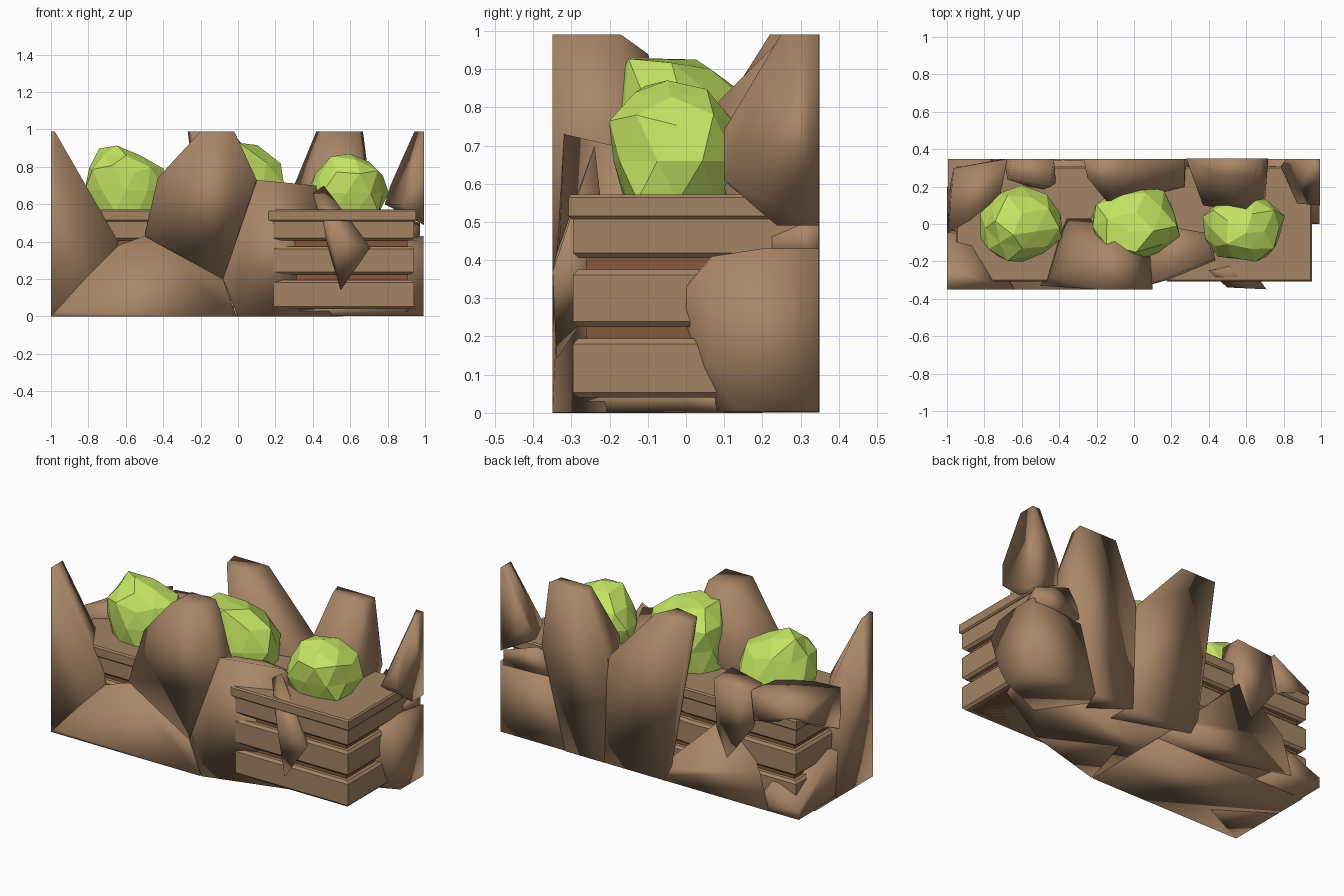
import bpy, bmesh, math, random
from mathutils import Vector, Matrix

if "Cube" in bpy.data.objects:
    bpy.data.objects.remove(bpy.data.objects["Cube"])


def material(name, rgb):
    m = bpy.data.materials.new(name)
    m.diffuse_color = (*rgb, 1)
    m.use_nodes = True
    m.node_tree.nodes["Principled BSDF"].inputs["Base Color"].default_value = m.diffuse_color
    return m


ROCK = material("stone", (0.40, 0.24, 0.136))
WOOD = material("wood", (0.37, 0.23, 0.13))
CORE = material("dark_wood", (0.24, 0.10, 0.048))
LEAF = material("leaf", (0.56, 0.79, 0.125))
rocks = []


def finish(bm, name, mat, smooth=False):
    bmesh.ops.recalc_face_normals(bm, faces=bm.faces)
    for f in bm.faces:
        f.smooth = smooth
    me = bpy.data.meshes.new(name)
    bm.to_mesh(me)
    bm.free()
    me.materials.append(mat)
    ob = bpy.data.objects.new(name, me)
    bpy.context.collection.objects.link(ob)
    return ob


def rock(name, *pts):
    """Soft-shaded boulder: convex hull around a few corner points."""
    inset = 1 - 0.0006 * len(rocks)     # keeps flat outer faces from coinciding
    bm = bmesh.new()
    for x, y, z in pts:
        bm.verts.new((x * inset, y * inset, max(z, (1 - inset) * 0.4)))
    r = bmesh.ops.convex_hull(bm, input=bm.verts)
    junk = {v for v in r["geom_interior"] + r["geom_unused"]
            if isinstance(v, bmesh.types.BMVert)}
    bmesh.ops.delete(bm, geom=list(junk), context='VERTS')
    bmesh.ops.dissolve_limit(bm, angle_limit=0.02, verts=bm.verts, edges=bm.edges)
    rocks.append(finish(bm, name, ROCK, True))


def box(name, cx, hx, hy, z0, z1, mat, bevel=0.0):
    bm = bmesh.new()
    bmesh.ops.create_cube(bm, size=1, matrix=Matrix.Translation((cx, 0, (z0 + z1) / 2))
                          @ Matrix.Diagonal((2 * hx, 2 * hy, z1 - z0, 1)))
    if bevel:
        flat = [e for e in bm.edges if abs(e.verts[0].co.z - e.verts[1].co.z) < 1e-5]
        bmesh.ops.bevel(bm, geom=flat, offset=bevel, segments=1, affect='EDGES')
    finish(bm, name, mat)


def crate(label, cx, hx, hy):
    box(label + "_crate_core", cx, hx - 0.035, hy - 0.035, 0.04, 0.56, CORE)
    for i, (z0, z1) in enumerate([(0.04, 0.195), (0.225, 0.375), (0.405, 0.56)]):
        box(f"{label}_crate_plank_{i}", cx, hx, hy, z0, z1, WOOD, 0.014)
    box(label + "_crate_rim", cx, hx + 0.012, hy + 0.012, 0.508, 0.572, WOOD, 0.008)


def bush(label, c, r, seed, lean):
    """Faceted, uneven ball of leaves, cut flat where it meets the crate."""
    random.seed(seed)
    bm = bmesh.new()
    bmesh.ops.create_icosphere(bm, subdivisions=2, radius=1)
    for v in bm.verts:
        v.co *= random.uniform(0.88, 1.08)
        up = max(v.co.z, 0) ** 2
        v.co = Vector(c) + Vector([a * b for a, b in zip(v.co, r)])
        v.co += Vector((lean[0] * up, lean[1] * up, 0))
    bmesh.ops.bisect_plane(bm, geom=bm.verts[:] + bm.edges[:] + bm.faces[:],
                           plane_co=(0, 0, 0.565), plane_no=(0, 0, -1), clear_outer=True)
    bmesh.ops.holes_fill(bm, edges=[e for e in bm.edges if e.is_boundary])
    finish(bm, label + "_bush", LEAF)


# Three slatted crates, each holding a bush
crate("left", -0.565, 0.376, 0.296)
crate("middle", 0.0, 0.375, 0.29)
crate("right", 0.565, 0.376, 0.296)
bush("left", (-0.6, -0.01, 0.67), (0.22, 0.205, 0.25), 3, (-.05, -.05))
bush("middle", (0.0, 0.0, 0.70), (0.25, 0.205, 0.25), 5, (-.04, -.05))
bush("right", (0.58, -0.02, 0.66), (0.22, 0.19, 0.215), 8, (.02, -.03))

# Rocks along the front
rock("front_left_spike", (-1, -.35, .99), (-.98, -.35, .99), (-1, -.24, .99), (-.64, -.35, .40),
     (-.78, -.22, .52), (-.83, -.08, .45), (-1, -.04, .45), (-1, -.35, 0), (-1, 0, 0), (-.7, -.2, 0))
rock("front_low_wedge", (-1, -.35, 0), (-1, -.35, .02), (-.64, -.35, .38), (-.5, -.35, .43),
     (-.08, -.35, .2), (-.01, -.35, 0), (-1, .2, 0), (0, .2, 0), (-.45, -.15, .35))
rock("front_tall_boulder", (-.2, -.35, .99), (-.02, -.35, .99), (-.19, -.17, .99), (-.03, -.17, .99),
     (-.43, -.28, .74), (-.5, -.33, .43), (-.08, -.35, .2), (.1, -.35, .73), (-.36, .03, .62),
     (-.14, .03, .62), (-.1, -.1, .94), (.08, -.1, .62))
rock("front_middle_boulder", (.1, -.32, .73), (.42, -.19, .70), (-.08, -.35, .2), (0, -.35, 0),
     (.14, -.30, 0), (.5, -.21, 0), (.1, 0, 0), (.1, 0, .62), (.4, -.05, .62))
rock("front_shard", (.4, -.25, .66), (.46, -.24, .70), (.55, -.34, .14), (.71, -.35, .37),
     (.5, -.34, .42), (.53, -.27, .56), (.6, -.2, .35))

# Rocks along the back
rock("back_right_tall", (.42, .35, .99), (.67, .35, .99), (.45, .26, .99), (.65, .26, .99),
     (.72, .35, .6), (.28, .35, .65), (.6, .08, .81), (.55, .07, .75), (.37, .1, .65), (.70, .1, .6),
     (.56, .35, 0), (.3, .35, 0), (.5, .2, 0))
rock("back_middle_tall", (-.27, .35, .99), (-.04, .35, .99), (-.25, .25, .99), (-.10, .22, .99),
     (-.13, .10, .8), (.27, .35, .65), (.27, .2, .58), (-.15, .35, .1), (.33, .35, .1),
     (-.1, .27, .1), (-.1, .35, 0), (.33, .2, 0), (.33, .35, 0))
rock("back_low_boulder", (0, .35, 0), (-.05, .35, .06), (-.47, .34, .46), (-.74, .35, .22),
     (-.8, .35, 0), (-.4, .05, .4), (0, .1, 0))
rock("back_left_shoulder", (-.45, .20, .72), (-.68, .24, .70), (-.43, .35, .70), (-.66, .35, .68),
     (-.45, .35, .42), (-.70, .35, .48), (-.52, .35, .25), (-.42, .22, .55), (-.5, .18, .5))
rock("back_left_slab", (-.68, .35, .70), (-.97, .30, .60), (-1, -.05, .65), (-1, -.05, .40),
     (-.70, .35, .52), (-.88, .02, .68), (-.72, .15, .70), (-.94, .28, .55), (-.99, .2, .52))
rock("back_left_low", (-1, .35, 0), (-1, .35, .06), (-1, 0, .28), (-.80, .35, .14),
     (-.7, 0, .28), (-.7, .35, 0), (-1, -.35, 0), (-.6, -.3, 0), (-1, -.35, .2))

# Rocks at the right end
rock("right_spike", (.95, .35, .99), (1, .35, .99), (1, .25, .99), (.79, .31, .60),
     (.88, .11, .60), (1, .35, .49), (1, .24, .49), (1, .1, .61), (1, .1, .74), (.82, .35, .7))
rock("right_wedge", (.97, .29, .48), (.97, .29, .41), (.9, .09, .42), (.75, .35, .58), (.65, .35, .42),
     (.98, .35, .50), (.98, .35, .41), (.72, .2, .45))
rock("right_low_boulder", (1, .07, .41), (1, .2, .43), (1, .35, .43), (1, 0, .33), (1, .06, .14),
     (1, .13, 0), (1, .35, 0), (.7, .05, .4), (.6, .35, .38), (.45, .35, 0), (.7, 0, 0))

# Flat stone bed under the crates
rock("stone_bed", (-1, -.3, 0), (0, -.35, 0), (.5, -.21, 0), (.85, 0, 0), (1, .35, 0), (-1, .35, 0),
     (-.9, -.3, .05), (0, -.3, .05), (.55, -.2, .05), (.9, .0, .05), (.95, .3, .05), (-.95, .3, .05))
